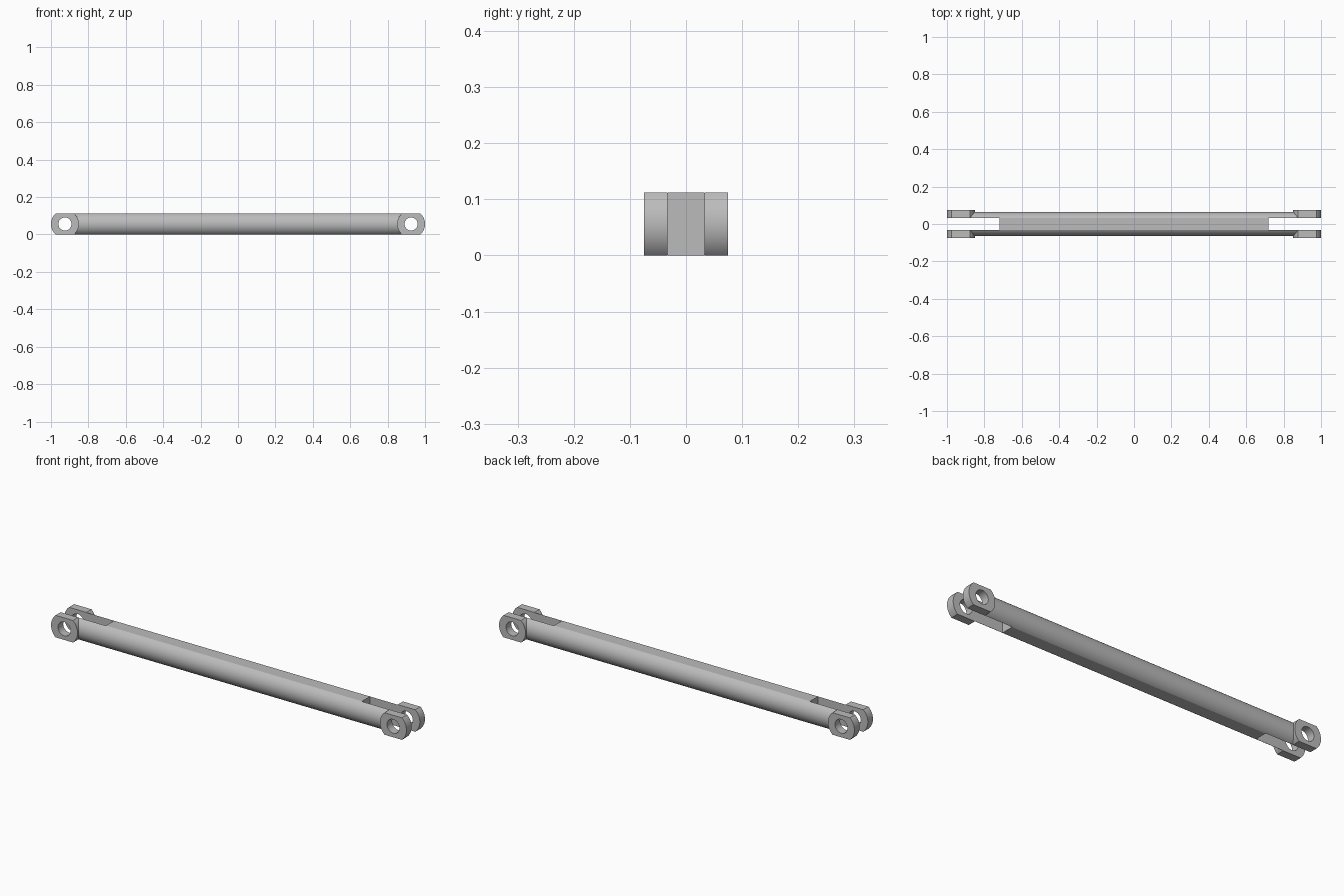
import bpy
import bmesh
import math
from mathutils import Matrix, Vector

HALF_H = 0.056                 # half height shared by rod and lugs
ROD_R, ROD_END = 0.0645, 0.885
SLOT_HALF, SLOT_START = 0.033, 0.72
LUG_R, LUG_X, LUG_OUT = 0.0745, 0.9255, 0.0745
HOLE_R = 0.035

cube = bpy.data.objects.get("Cube")
if cube:
    bpy.data.objects.remove(cube, do_unlink=True)

steel = bpy.data.materials.new("light_grey_steel")
steel.use_nodes = True
grey = (0.5, 0.5, 0.5, 1)
steel.diffuse_color = grey
steel.node_tree.nodes["Principled BSDF"].inputs["Base Color"].default_value = grey


def flattened_circle(radius, half_height, steps=18):
    """Circle with its top and bottom cut flat."""
    limit = math.asin(min(1, half_height / radius))
    arc = [-limit + 2 * limit * i / steps for i in range(steps + 1)]
    right = [(radius * math.cos(a), radius * math.sin(a)) for a in arc]
    left = [(-u, -v) for u, v in right]
    if limit > 1.57:           # full circle: drop the doubled poles
        right, left = right[:-1], left[:-1]
    return right + left


def prism(name, profile, axis, start, end, centre=(0, 0, 0)):
    """Extrude a (horizontal, vertical) profile along x or y."""
    bm = bmesh.new()
    verts = []
    for u, v in profile:
        point = (start, u, v) if axis == "x" else (u, start, v)
        verts.append(bm.verts.new(Vector(point) + Vector(centre)))
    face = bm.faces.new(verts)
    step = (end - start, 0, 0) if axis == "x" else (0, end - start, 0)
    result = bmesh.ops.extrude_face_region(bm, geom=[face])
    moved = [g for g in result["geom"] if isinstance(g, bmesh.types.BMVert)]
    bmesh.ops.translate(bm, verts=moved, vec=step)
    bmesh.ops.recalc_face_normals(bm, faces=bm.faces)
    mesh = bpy.data.meshes.new(name)
    bm.to_mesh(mesh)
    bm.free()
    mesh.materials.append(steel)
    obj = bpy.data.objects.new(name, mesh)
    bpy.context.collection.objects.link(obj)
    return obj


def activate(obj):
    bpy.ops.object.select_all(action="DESELECT")
    obj.select_set(True)
    bpy.context.view_layer.objects.active = obj


def cut(obj, cutter):
    cutter.hide_render = True
    mod = obj.modifiers.new("cut", "BOOLEAN")
    mod.operation = "DIFFERENCE"
    mod.solver = "EXACT"
    mod.object = cutter
    activate(obj)
    bpy.ops.object.modifier_apply(modifier=mod.name)
    bpy.data.objects.remove(cutter, do_unlink=True)


def smooth(obj):
    activate(obj)
    bpy.ops.object.shade_smooth_by_angle(angle=math.radians(20))


# Rod with flat top and bottom, slotted at both ends
rod = prism("rod", flattened_circle(ROD_R, HALF_H), "x",
            -ROD_END, ROD_END, (0, 0, HALF_H))
slot = [(-SLOT_HALF, -0.1), (SLOT_HALF, -0.1), (SLOT_HALF, 0.1), (-SLOT_HALF, 0.1)]
for side in (-1, 1):
    cut(rod, prism("slot_cutter", slot, "x", side * SLOT_START, side * 1.1,
                   (0, 0, HALF_H)))
smooth(rod)

# Four pierced lugs, one on each fork arm
for side, x_name in ((1, "left"), (-1, "right")):
    for depth, y_name in ((-1, "front"), (1, "back")):
        centre = (side * LUG_X, 0, HALF_H)
        lug = prism(f"{y_name}_{x_name}_lug", flattened_circle(LUG_R, HALF_H), "y",
                    depth * SLOT_HALF, depth * LUG_OUT, centre)
        cut(lug, prism("hole_cutter", flattened_circle(HOLE_R, HOLE_R), "y",
                       -0.2, 0.2, centre))
        smooth(lug)
